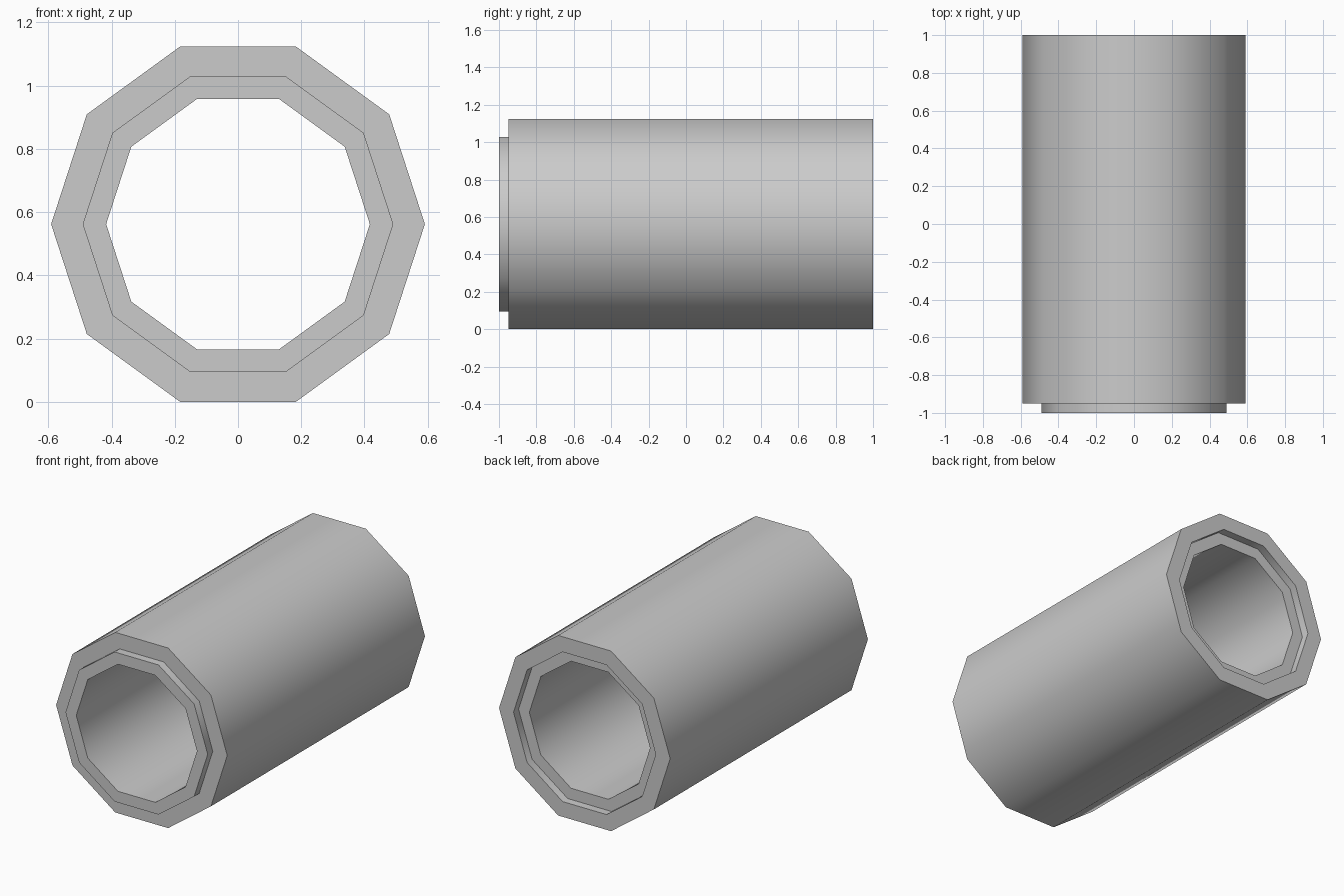
import bpy, bmesh, math

if "Cube" in bpy.data.objects:
    bpy.data.objects.remove(bpy.data.objects["Cube"])

SIDES = 10
AXIS_Z = 0.562

# Pipe wall profile as (radius, y): spigot lip at the front, matching socket at the back
profile = [(0.591, -0.95), (0.591, 1.0), (0.491, 1.0), (0.491, 0.95),
           (0.417, 0.95), (0.417, -1.0), (0.491, -1.0), (0.491, -0.95)]

bm = bmesh.new()
rings = []
for i in range(SIDES):
    a = 2 * math.pi * i / SIDES
    rings.append([bm.verts.new((r * math.cos(a), y, AXIS_Z + r * math.sin(a)))
                  for r, y in profile])

# Join neighbouring profiles all the way round
n = len(profile)
for i in range(SIDES):
    p, q = rings[i], rings[(i + 1) % SIDES]
    for j in range(n):
        k = (j + 1) % n
        bm.faces.new((p[j], p[k], q[k], q[j]))
bmesh.ops.recalc_face_normals(bm, faces=bm.faces[:])

mesh = bpy.data.meshes.new("pipe_section")
bm.to_mesh(mesh)
bm.free()
pipe = bpy.data.objects.new("pipe_section", mesh)
bpy.context.collection.objects.link(pipe)

# Smooth round the pipe, crisp at the end steps
bpy.context.view_layer.objects.active = pipe
pipe.select_set(True)
bpy.ops.object.shade_smooth_by_angle(angle=math.radians(50))
